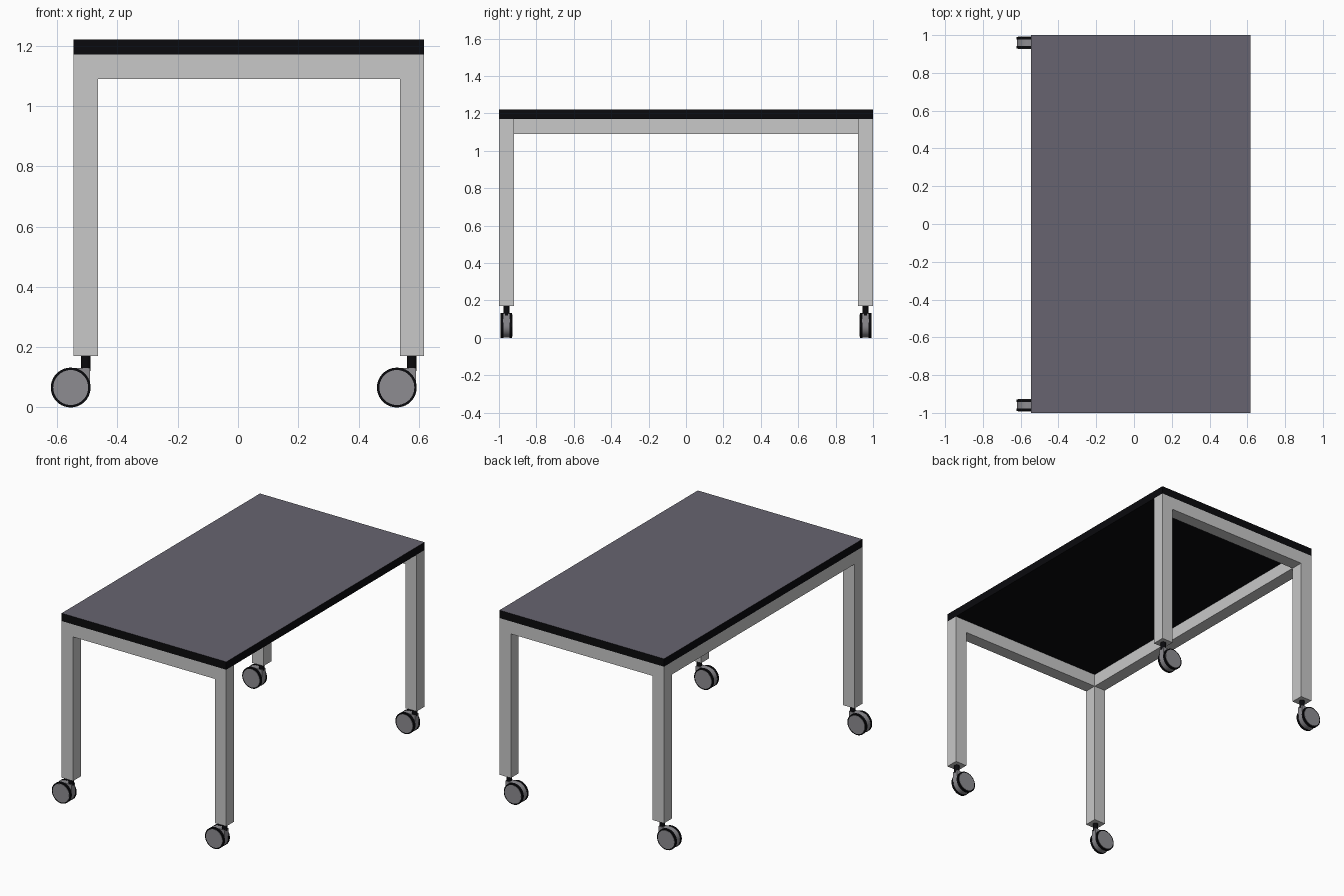
import bpy, bmesh, math
from mathutils import Matrix

if "Cube" in bpy.data.objects:
    bpy.data.objects.remove(bpy.data.objects["Cube"])


def material(name, rgb):
    m = bpy.data.materials.new(name)
    m.diffuse_color = (*rgb, 1.0)
    m.use_nodes = True
    m.node_tree.nodes["Principled BSDF"].inputs["Base Color"].default_value = m.diffuse_color
    return m


BLACK = material("black", (0.003, 0.003, 0.004))
TOP = material("slate grey", (0.136, 0.127, 0.162))
FRAME = material("light grey", (0.58, 0.58, 0.58))
WHEEL = material("mid grey", (0.27, 0.265, 0.285))


def finish(name, bm, mats, smooth=False):
    bmesh.ops.recalc_face_normals(bm, faces=bm.faces)
    mesh = bpy.data.meshes.new(name)
    bm.to_mesh(mesh)
    bm.free()
    ob = bpy.data.objects.new(name, mesh)
    bpy.context.collection.objects.link(ob)
    for m in mats:
        mesh.materials.append(m)
    if smooth:
        bpy.ops.object.select_all(action='DESELECT')
        ob.select_set(True)
        bpy.context.view_layer.objects.active = ob
        bpy.ops.object.shade_smooth_by_angle(angle=math.radians(35))
    return ob


def box(name, lo, hi, mats):
    bm = bmesh.new()
    bmesh.ops.create_cube(bm, size=1)
    for v in bm.verts:
        v.co = [(a + b) / 2 + c * (b - a) for a, b, c in zip(lo, hi, v.co)]
    return finish(name, bm, mats)


def cylinder(name, centre, radius, depth, mat, axis='Z', segments=40):
    bm = bmesh.new()
    bmesh.ops.create_cone(bm, cap_ends=True, segments=segments,
                          radius1=radius, radius2=radius, depth=depth)
    mx = Matrix.Translation(centre)
    if axis == 'Y':
        mx = mx @ Matrix.Rotation(math.pi / 2, 4, 'X')
    bm.transform(mx)
    return finish(name, bm, [mat], True)


X0, X1, T = -0.545, 0.617, 0.08
Z_LEG, Z_RAIL, Z_FRAME, Z_TOP = 0.17, 1.09, 1.17, 1.22

# Table top: slate upper surface, black edges and underside
top = box("table_top", (X0, -1, Z_FRAME), (X1, 1, Z_TOP), [BLACK, TOP])
for p in top.data.polygons:
    if p.normal.z > 0.5:
        p.material_index = 1

# Rails: both short ends and the left long side only
for label, y in (("front", -1), ("back", 1 - T)):
    box(label + "_rail", (X0 + T, y, Z_RAIL), (X1 - T, y + T, Z_FRAME), [FRAME])
box("left_rail", (X0, -1 + T, Z_RAIL), (X0 + T, 1 - T, Z_FRAME), [FRAME])


def housing(name, cx, cy, cz, r, width):
    # Round caster body with a square upper corner under the stem
    bm = bmesh.new()
    pts = [(r * math.cos(a), r * math.sin(a))
           for a in (math.radians(90 + 270 * i / 30) for i in range(31))]
    pts.append((r, r))
    face = bm.faces.new([bm.verts.new((cx + x, cy - width / 2, cz + z)) for x, z in pts])
    ext = bmesh.ops.extrude_face_region(bm, geom=[face])
    moved = [g for g in ext["geom"] if isinstance(g, bmesh.types.BMVert)]
    bmesh.ops.translate(bm, verts=moved, vec=(0, width, 0))
    return finish(name, bm, [WHEEL], True)


# Legs with swivel casters, all trailing to the left
R = 0.066
for side, lx in (("left", X0 + T / 2), ("right", X1 - T / 2)):
    for end, ly in (("front", -0.96), ("back", 0.96)):
        tag = end + "_" + side
        box(tag + "_leg", (lx - T / 2, ly - T / 2, Z_LEG),
            (lx + T / 2, ly + T / 2, Z_FRAME), [FRAME])
        cylinder(tag + "_caster_stem", (lx, ly, 0.145), 0.016, 0.05, BLACK, segments=24)
        wx = lx - 0.05
        housing(tag + "_caster_housing", wx, ly, R, 0.064, 0.036)
        for s in (-1, 1):
            cylinder(tag + "_tyre", (wx, ly + s * 0.024, R), R, 0.014, BLACK, 'Y')
            cylinder(tag + "_hub_cap", (wx, ly + s * 0.03, R), 0.058, 0.006, WHEEL, 'Y')
